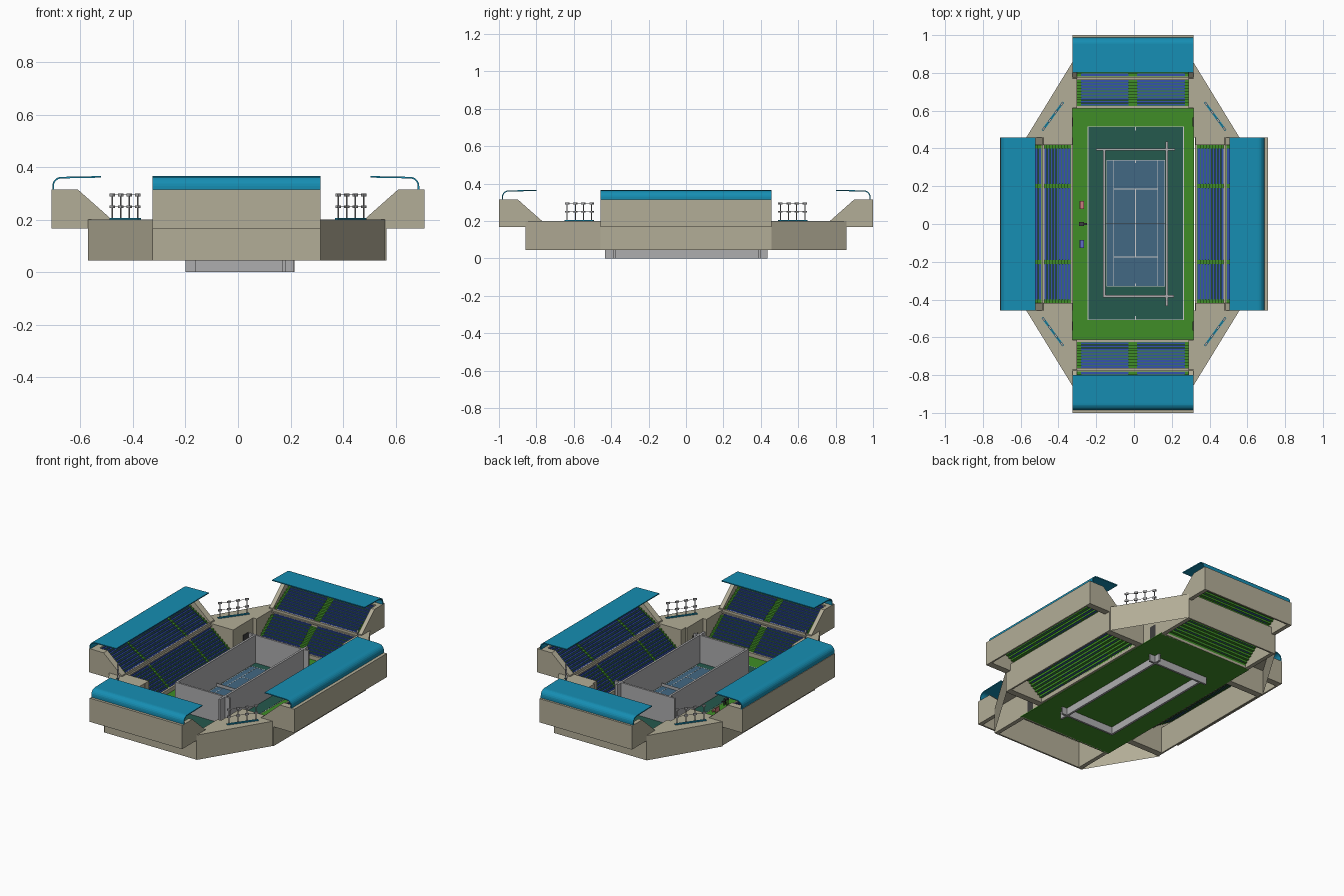
import bpy, bmesh, math
from mathutils import Matrix, Vector

if "Cube" in bpy.data.objects:
    bpy.data.objects.remove(bpy.data.objects["Cube"])

I = Matrix.Identity(4)


def mat(name, r, g, b):
    m = bpy.data.materials.new(name)
    m.diffuse_color = (r, g, b, 1)
    m.use_nodes = True
    m.node_tree.nodes["Principled BSDF"].inputs["Base Color"].default_value = m.diffuse_color
    return m


BEIGE = mat("concrete", 0.45, 0.42, 0.31)
CYAN = mat("roof_cyan", 0.008, 0.27, 0.45)
BLUE = mat("seat_blue", 0.035, 0.085, 0.42)
GREEN = mat("bright_green", 0.05, 0.27, 0.02)
DARK = mat("dark_green", 0.018, 0.1, 0.075)
COURT = mat("court_blue", 0.055, 0.14, 0.23)
WHITE = mat("line_white", 0.7, 0.7, 0.7)
GREY = mat("wall_grey", 0.42, 0.42, 0.43)
BLACK = mat("dark", 0.05, 0.05, 0.05)
PINK = mat("bench_pink", 0.6, 0.2, 0.2)
LILAC = mat("bench_blue", 0.12, 0.15, 0.6)


def finish(name, bm, m, M=I, normals=True):
    if normals:
        bmesh.ops.recalc_face_normals(bm, faces=bm.faces)
    me = bpy.data.meshes.new(name)
    bm.to_mesh(me)
    bm.free()
    me.materials.append(m)
    ob = bpy.data.objects.new(name, me)
    ob.matrix_world = M
    bpy.context.collection.objects.link(ob)
    return ob


def boxes(name, m, items, M=I):
    """One object made of boxes given as (x0, x1, y0, y1, z0, z1)."""
    bm = bmesh.new()
    for x0, x1, y0, y1, z0, z1 in items:
        T = Matrix.Translation(((x0 + x1) / 2, (y0 + y1) / 2, (z0 + z1) / 2))
        bmesh.ops.create_cube(bm, size=1, matrix=T @ Matrix.Diagonal((x1 - x0, y1 - y0, z1 - z0, 1)))
    return finish(name, bm, m, M)


def extrude_x(name, m, profile, x0, x1, M=I, closed=True):
    """Sweep a (y, z) profile along x; open profiles give a sheet."""
    bm = bmesh.new()
    a = [bm.verts.new((x0, y, z)) for y, z in profile]
    b = [bm.verts.new((x1, y, z)) for y, z in profile]
    n = len(profile)
    for i in range(n if closed else n - 1):
        j = (i + 1) % n
        bm.faces.new((a[i], b[i], b[j], a[j]))
    if closed:
        bm.faces.new(a)
        bm.faces.new(b[::-1])
    return finish(name, bm, m, M, closed)


def tier(y0, y1, z0, z1, rows):
    """Stepped profile plus the (y, z, depth) of each tread."""
    dy, dz = (y1 - y0) / rows, (z1 - z0) / rows
    prof, treads = [(y0, z0 - dz)], []
    for i in range(rows):
        y, z = y0 + i * dy, z0 + i * dz
        prof += [(y, z), (y + dy, z)]
        treads.append((y, z, dy))
    return prof, treads


# Stand, local frame: x along the stand, y outward from the court
def stand(side, M, L, cheek, sections, s, roof_shift):
    pts = [(0.325, 0.045), (0.565, 0.045), (0.565, 0.167), (0.71, 0.167),
           (0.71, 0.315), (0.61, 0.315), (0.48, 0.2), (0.325, 0.2)]
    prof = [(y + s, z) for y, z in pts]
    for k, (a, b) in enumerate(((-L, -L + cheek), (L - cheek, L))):
        extrude_x(f"{side}_end_wall_{k}", BEIGE, prof, a, b, M)
    boxes(f"{side}_walls", BEIGE, [
        (-L, L, 0.70 + s, 0.71 + s, 0.167, 0.315),
        (-L, L, 0.555 + s, 0.565 + s, 0.045, 0.21),
        (-L, L, 0.665 + s, 0.71 + s, 0.308, 0.315),
        (-L, L, 0.322 + s, 0.334 + s, 0.045, 0.075),
        (-L, L, 0.473 + s, 0.492 + s, 0.183, 0.19),
        (-L, L, 0.482 + s, 0.491 + s, 0.183, 0.205)], M)
    w = L - cheek
    seats = []
    for nm, args in (("lower", (0.334, 0.475, 0.072, 0.185, 9)),
                     ("upper", (0.49, 0.667, 0.2, 0.308, 10))):
        p, treads = tier(args[0] + s, args[1] + s, *args[2:])
        extrude_x(f"{side}_{nm}_steps", GREEN, p, w, -w, M, closed=False)
        for y, z, d in treads:
            for a, b in sections:
                seats.append((a, b, y + 0.2 * d, y + 0.75 * d, z, z + 0.004))
                seats.append((a, b, y + 0.75 * d, y + 0.95 * d, z, z + 0.010))
    boxes(f"{side}_seats", BLUE, seats, M)
    # Curved roof sheet
    r = s + roof_shift
    R = 0.035
    outer = [(0.70 + r, 0.312)]
    outer += [(0.665 + r + R * math.cos(t), 0.328 + R * math.sin(t))
              for t in (math.radians(a) for a in range(0, 91, 15))]
    outer.append((0.515 + r, 0.366))
    inner = [(0.694 + r, 0.312)]
    inner += [(0.665 + r + (R - 0.006) * math.cos(t), 0.328 + (R - 0.006) * math.sin(t))
              for t in (math.radians(a) for a in range(0, 91, 15))]
    inner.append((0.515 + r, 0.360))
    extrude_x(f"{side}_roof", CYAN, outer + inner[::-1], -L, L, M)


long_secs = [(-0.40, -0.212), (-0.19, 0.19), (0.212, 0.40)]
short_secs = [(-0.275, -0.022), (0.022, 0.275)]
sides = [("east", -90, (0, 0), 0.457, 0.04, long_secs, 0, -0.010),
         ("west", 90, (0, 0), 0.457, 0.04, long_secs, 0, 0.007),
         ("north", 0, (-0.006, 0), 0.32, 0.025, short_secs, 0.29, -0.003),
         ("south", 180, (-0.006, 0), 0.32, 0.025, short_secs, 0.29, -0.006)]
for name, ang, (ox, oy), L, ch, secs, s, rs in sides:
    M = Matrix.Translation((ox, oy, 0)) @ Matrix.Rotation(math.radians(ang), 4, 'Z')
    stand(name, M, L, ch, secs, s, rs)

# Corner blocks (open underneath), doorways and floodlights
for sx in (-1, 1):
    for sy in (-1, 1):
        tag = ("east" if sx > 0 else "west") + ("_north" if sy > 0 else "_south")
        bm = bmesh.new()
        plan = [(0.32, 0.857), (0.565, 0.457), (0.32, 0.457)]
        lo = [bm.verts.new((sx * x - 0.006, sy * y, 0.045)) for x, y in plan]
        hi = [bm.verts.new((sx * x - 0.006, sy * y, 0.2)) for x, y in plan]
        bm.faces.new(hi)
        for i in range(3):
            j = (i + 1) % 3
            bm.faces.new((lo[i], lo[j], hi[j], hi[i]))
        finish(f"{tag}_corner_block", bm, BEIGE)
        x = sx * 0.319 - 0.006
        boxes(f"{tag}_doorway", BLACK, [(x - 0.002, x + 0.002, sy * 0.54 - 0.025, sy * 0.54 + 0.025, 0.05, 0.13)])
        M = Matrix.Translation((sx * 0.43, sy * 0.57, 0.2)) @ \
            Matrix.Rotation(math.atan2(-0.15 * sy, 0.11 * sx), 4, 'Z')
        boxes(f"{tag}_light_base", CYAN, [(-0.093, 0.093, -0.006, 0.006, 0, 0.006)], M)
        poles, heads = [], []
        for k in range(4):
            u = -0.081 + 0.054 * k
            poles.append((u - 0.002, u + 0.002, -0.002, 0.002, 0.005, 0.095))
            for z in (0.049, 0.094):
                heads.append((u - 0.011, u + 0.011, -0.005, 0.005, z - 0.005, z + 0.005))
        for z in (0.049, 0.094):
            poles.append((-0.085, 0.085, -0.001, 0.001, z - 0.001, z + 0.001))
        boxes(f"{tag}_light_poles", GREY, poles, M)
        boxes(f"{tag}_light_heads", GREY, heads, M)

# Playing field layers
boxes("field", GREEN, [(-0.33, 0.318, -0.622, 0.622, 0.045, 0.050)])
boxes("surround_border", WHITE, [(-0.246, 0.264, -0.509, 0.517, 0.049, 0.0510)])
boxes("surround", DARK, [(-0.242, 0.260, -0.505, 0.513, 0.049, 0.0520)])
boxes("court", COURT, [(-0.145, 0.162, -0.330, 0.338, 0.050, 0.0530)])


def line(x0, x1, y0, y1, t=0.0018):
    return (x0 - t, x1 + t, y0 - t, y1 + t, 0.052, 0.0538)


c = 0.008
boxes("court_lines", WHITE, [
    line(-0.145, -0.145, -0.33, 0.338), line(0.162, 0.162, -0.33, 0.338),
    line(-0.145, 0.162, -0.33, -0.33), line(-0.145, 0.162, 0.338, 0.338),
    line(-0.108, -0.108, -0.33, 0.338), line(0.125, 0.125, -0.33, 0.338),
    line(-0.108, 0.125, -0.175, -0.175), line(-0.108, 0.125, 0.185, 0.185),
    line(c, c, -0.175, 0.185), line(c, c, 0.325, 0.338), line(c, c, -0.33, -0.317),
    line(c, c, 0.497, 0.513), line(c, c, -0.505, -0.49)])
boxes("net", GREY, [(-0.15, 0.167, 0.003, 0.005, 0.052, 0.072)])

# Grey enclosure walls crossing at the corners
boxes("enclosure_walls", GREY, [
    (-0.20, 0.216, 0.388, 0.400, 0, 0.225), (-0.162, 0.212, -0.388, -0.376, 0, 0.225),
    (-0.164, -0.151, -0.388, 0.400, 0, 0.225), (0.168, 0.181, -0.434, 0.436, 0, 0.225)])

# Courtside benches and umpire chair
for nm, m, y in (("pink_bench", PINK, 0.10), ("blue_bench", LILAC, -0.105)):
    boxes(nm, m, [(-0.288, -0.266, y - 0.021, y + 0.021, 0.058, 0.064),
                  (-0.288, -0.284, y - 0.021, y + 0.021, 0.05, 0.078),
                  (-0.270, -0.266, y - 0.021, y + 0.021, 0.05, 0.058)])
boxes("umpire_chair", BLACK, [
    (x - 0.0015, x + 0.0015, y - 0.0015, y + 0.0015, 0.05, 0.09)
    for x in (-0.29, -0.268) for y in (-0.008, 0.008)] + [
    (-0.292, -0.266, -0.01, 0.01, 0.088, 0.092), (-0.292, -0.289, -0.01, 0.01, 0.09, 0.112),
    (-0.268, -0.250, -0.006, 0.006, 0.066, 0.069)])
